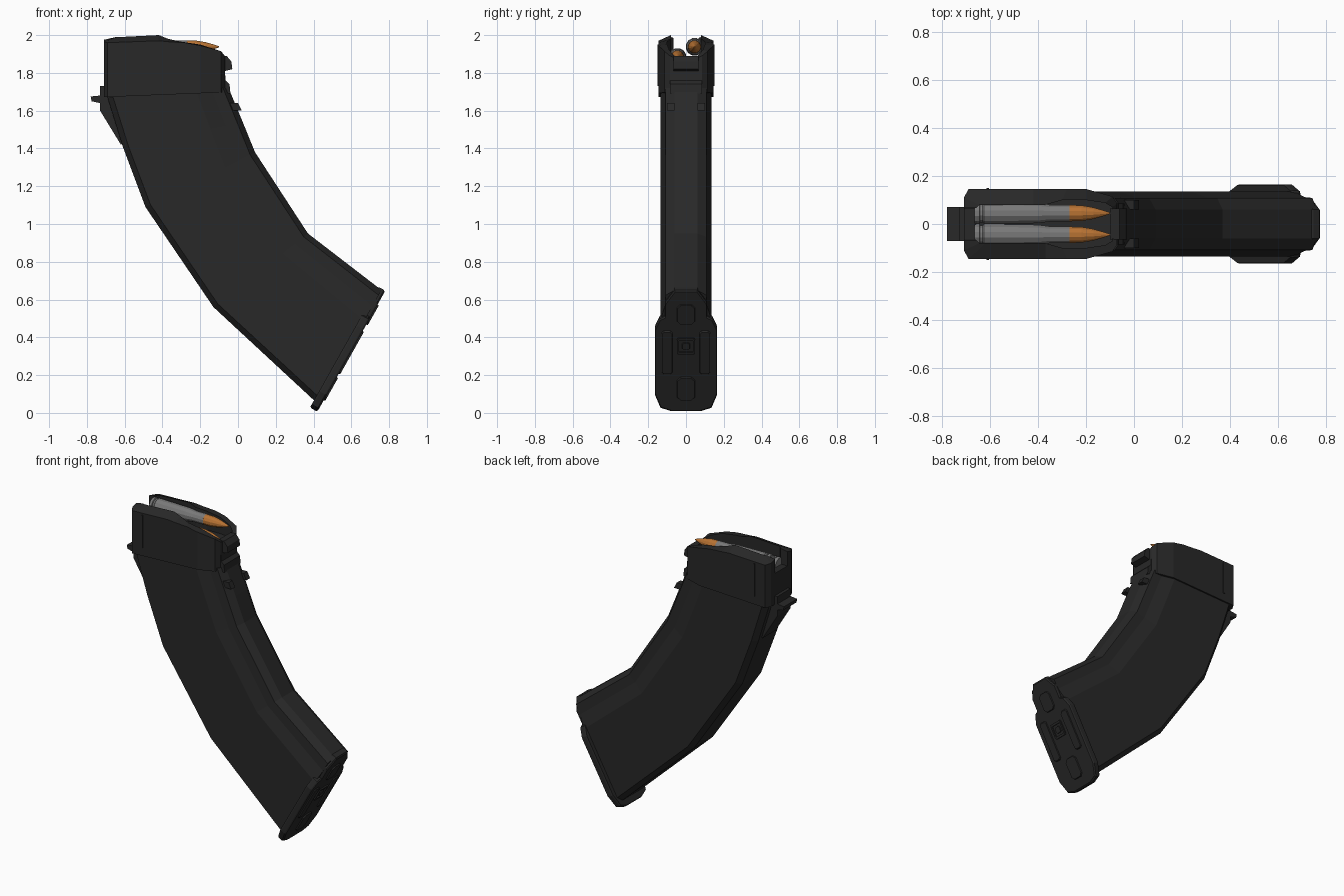
import bpy, bmesh, math
from mathutils import Vector


def material(name, rgb):
    m = bpy.data.materials.new(name)
    m.diffuse_color = (*rgb, 1)
    return m


BLACK = material("matte black", (0.021, 0.021, 0.021))
STEEL = material("grey steel", (0.19, 0.19, 0.19))
COPPER = material("copper", (0.48, 0.17, 0.033))


def loft(name, rings, mat=BLACK):
    """Skin closed rings of equal length and cap both ends."""
    bm = bmesh.new()
    vs = [[bm.verts.new(p) for p in r] for r in rings]
    n = len(rings[0])
    for a, b in zip(vs, vs[1:]):
        for i in range(n):
            j = (i + 1) % n
            bm.faces.new((a[i], a[j], b[j], b[i]))
    bm.faces.new(vs[0][::-1])
    bm.faces.new(vs[-1])
    bmesh.ops.recalc_face_normals(bm, faces=bm.faces)
    me = bpy.data.meshes.new(name)
    bm.to_mesh(me)
    bm.free()
    me.materials.append(mat)
    ob = bpy.data.objects.new(name, me)
    bpy.context.collection.objects.link(ob)
    return ob


def mirrored(half):
    """Complete a half loop across y = 0 (y is the second item)."""
    return half + [(p[0], -p[1], *p[2:]) for p in reversed(half) if p[1] > 1e-6]


def side_prism(name, profile, y0, y1):
    return loft(name, [[(x, y, z) for x, z in profile] for y in (y0, y1)])


# Curved body: one cross-section swept through back/front edge stations
stations = [((-0.70, 1.70), (-0.05, 1.72)), ((-0.61, 1.41), (0.025, 1.54)),
            ((-0.49, 1.09), (0.09, 1.38)), ((-0.13, 0.56), (0.37, 0.95)),
            ((0.42, 0.05), (0.76, 0.65))]
section = mirrored([(0, 0.10), (0.045, 0.136), (0.73, 0.136),
                    (0.86, 0.112), (0.955, 0.108), (1, 0.06)])
loft("curved_body", [[(b[0] + (f[0] - b[0]) * t, y, b[1] + (f[1] - b[1]) * t)
                      for t, y in section] for b, f in stations])

# Collar with feed lips: outer x, y, top z, then inner x, y, top z
collar = [(-0.71, 0, 1.88, -0.66, 0, 1.88),
          (-0.71, 0.065, 1.88, -0.66, 0.065, 1.88),
          (-0.71, 0.066, 1.975, -0.66, 0.066, 1.985),
          (-0.71, 0.11, 1.965, -0.645, 0.08, 1.99),
          (-0.69, 0.146, 1.96, -0.62, 0.08, 1.99),
          (-0.42, 0.146, 1.97, -0.42, 0.08, 2.0),
          (-0.37, 0.146, 1.965, -0.37, 0.08, 1.98),
          (-0.28, 0.146, 1.96, -0.30, 0.10, 1.965),
          (-0.20, 0.146, 1.945, -0.20, 0.10, 1.95),
          (-0.09, 0.115, 1.915, -0.12, 0.088, 1.92),
          (-0.07, 0.085, 1.89, -0.09, 0.07, 1.90),
          (-0.07, 0.06, 1.88, -0.09, 0.05, 1.88),
          (-0.07, 0, 1.88, -0.09, 0, 1.88)]


def full(ring):
    return mirrored(ring)


loft("feed_collar", [
    full([(c[0], c[1], 1.70 + 0.04 * c[0]) for c in collar]),
    full([c[:3] for c in collar]),
    full([c[3:] for c in collar]),
    full([(c[3], c[4], 1.84) for c in collar])])

# Front and rear latch parts
side_prism("front_catch", [(-0.10, 1.89), (-0.06, 1.89), (-0.035, 1.86), (-0.03, 1.82),
                           (-0.07, 1.81), (-0.10, 1.81)], -0.065, 0.065)
side_prism("front_ledge", [(-0.12, 1.81), (-0.07, 1.81), (-0.065, 1.76), (-0.045, 1.74),
                           (-0.04, 1.69), (-0.12, 1.69)], -0.085, 0.085)
side_prism("rear_latch", [(-0.66, 1.73), (-0.73, 1.73), (-0.73, 1.68), (-0.78, 1.675),
                          (-0.775, 1.65), (-0.73, 1.64), (-0.73, 1.60), (-0.62, 1.42),
                          (-0.58, 1.44)], -0.07, 0.07)
for side, tag in ((1, "left"), (-1, "right")):
    side_prism("collar_rib_" + tag, [(-0.615, 1.73), (-0.605, 1.73), (-0.605, 1.95),
                                     (-0.615, 1.95)], side * 0.14, side * 0.151)
    side_prism("front_nub_" + tag, [(-0.05, 1.64), (0.0, 1.64), (0.02, 1.60), (-0.03, 1.60)],
               side * 0.06, side * 0.10)

# Floor plate, in a frame tilted along the lower end of the body
P, D, N = Vector((0.42, 0, 0.006)), Vector((0.49, 0, 0.872)), Vector((0.872, 0, -0.49))


def tilted(s, y, u):
    return P + D * s + N * u + Vector((0, y, 0))


plate = mirrored([(0, 0.08), (0.02, 0.135), (0.10, 0.165), (0.50, 0.165), (0.56, 0.14),
                  (0.575, 0.11), (0.66, 0.11), (0.735, 0.06)])
loft("floor_plate", [
    [tilted(s, y, u) for s, y in
     ((0.36 + (s - 0.36) * k, y * k) for s, y in plate)]
    for u, k in ((-0.045, 0.985), (-0.035, 1), (-0.008, 1), (0, 0.975))])


def pad(name, s, y, hs, hy, u0=-0.01, u1=0.008):
    """Chamfered raised pad on the floor plate."""
    c = min(hs, hy) * 0.4
    loop = [(hs, hy - c), (hs - c, hy), (c - hs, hy), (-hs, hy - c),
            (-hs, c - hy), (c - hs, -hy), (hs - c, -hy), (hs, c - hy)]
    loft(name, [[tilted(s + a * k, y + b * k, u) for a, b in loop]
                for u, k in ((u0, 1), (u1, 0.9))])


pad("upper_pad", 0.59, 0, 0.065, 0.05)
pad("lower_pad", 0.14, 0, 0.075, 0.05)
pad("side_pad_left", 0.36, 0.10, 0.14, 0.03)
pad("side_pad_right", 0.36, -0.10, 0.14, 0.03)
for k in (-1, 1):
    pad("lock_frame_end", 0.40 + k * 0.042, 0, 0.008, 0.047)
    pad("lock_frame_side", 0.40, k * 0.042, 0.045, 0.006)
pad("lock_button", 0.40, 0, 0.022, 0.022)


# Cartridges: turned profiles along x
def turned(name, profile, y, z, mat, sides=12):
    ang = [2 * math.pi * (i + 0.5) / sides for i in range(sides)]
    loft(name, [[(x, y + r * math.cos(a), z + r * math.sin(a)) for a in ang]
                for x, r in profile], mat)


case = [(-0.665, 0.044), (-0.655, 0.047), (-0.645, 0.047), (-0.642, 0.040), (-0.632, 0.040),
        (-0.625, 0.047), (-0.40, 0.043), (-0.35, 0.036), (-0.27, 0.036)]
bullet = [(-0.275, 0.035), (-0.22, 0.034), (-0.17, 0.025), (-0.13, 0.013), (-0.10, 0.003)]
for tag, y, z in (("upper", 0.045, 1.938), ("lower", -0.045, 1.885)):
    turned("cartridge_case_" + tag, case, y, z, STEEL)
    turned("bullet_" + tag, bullet, y, z, COPPER)
